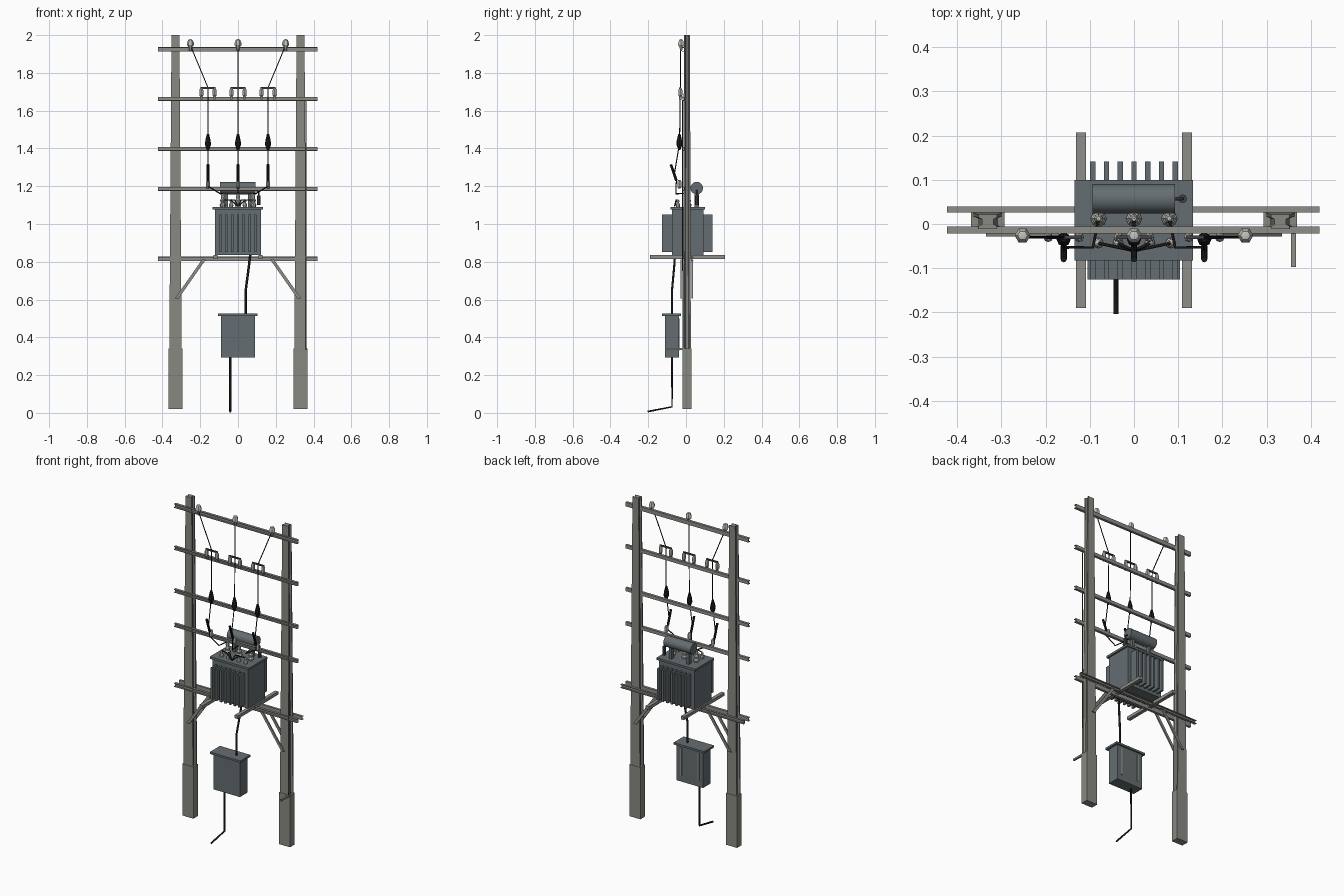
import bpy, bmesh
from mathutils import Vector

old = bpy.data.objects.get("Cube")
if old:
    bpy.data.objects.remove(old, do_unlink=True)


def material(name, r, g, b):
    m = bpy.data.materials.new(name)
    m.use_nodes = True
    m.diffuse_color = (r, g, b, 1)
    m.node_tree.nodes["Principled BSDF"].inputs["Base Color"].default_value = (r, g, b, 1)
    return m


CONCRETE = material("concrete grey", 0.25, 0.25, 0.225)
STEEL = material("weathered steel", 0.27, 0.27, 0.25)
PAINT = material("transformer grey", 0.13, 0.155, 0.165)
PORCELAIN = material("pale porcelain", 0.55, 0.55, 0.52)
BLACK = material("black rubber", 0.012, 0.012, 0.012)
DARK = material("dark fitting", 0.06, 0.06, 0.06)


def finish(name, bm, mat, smooth=False):
    bmesh.ops.recalc_face_normals(bm, faces=bm.faces)
    me = bpy.data.meshes.new(name)
    bm.to_mesh(me)
    bm.free()
    me.materials.append(mat)
    ob = bpy.data.objects.new(name, me)
    bpy.context.collection.objects.link(ob)
    if smooth:
        bpy.ops.object.select_all(action='DESELECT')
        ob.select_set(True)
        bpy.context.view_layer.objects.active = ob
        bpy.ops.object.shade_smooth_by_angle()
    return ob


def box(name, x, y, z, mat):
    """Box from (low, high) pairs."""
    bm = bmesh.new()
    bmesh.ops.create_cube(bm, size=1)
    for v in bm.verts:
        v.co = [lo + (c + 0.5) * (hi - lo) for c, (lo, hi) in zip(v.co, (x, y, z))]
    return finish(name, bm, mat)


def loft(name, sections, mat):
    """Skin rings of matching points and cap both ends."""
    bm = bmesh.new()
    rings = [[bm.verts.new(p) for p in s] for s in sections]
    n = len(rings[0])
    for a, b in zip(rings, rings[1:]):
        for i in range(n):
            j = (i + 1) % n
            bm.faces.new((a[i], a[j], b[j], b[i]))
    bm.faces.new(rings[0])
    bm.faces.new(rings[-1])
    return finish(name, bm, mat)


def rod(name, a, b, r, mat, sides=8, r2=None, smooth=True):
    a, b = Vector(a), Vector(b)
    bm = bmesh.new()
    bmesh.ops.create_cone(bm, cap_ends=True, segments=sides, radius1=r,
                          radius2=r if r2 is None else r2, depth=(b - a).length)
    turn = (b - a).to_track_quat('Z', 'Y').to_matrix()
    for v in bm.verts:
        v.co = turn @ v.co + (a + b) / 2
    return finish(name, bm, mat, smooth)


def turned(name, x, y, z, profile, mat, sides=8):
    """Upright turned part from (radius, height) points."""
    bm = bmesh.new()
    verts = [bm.verts.new((r, 0, h)) for r, h in profile]
    edges = [bm.edges.new(p) for p in zip(verts, verts[1:])]
    bmesh.ops.spin(bm, geom=verts + edges, cent=(0, 0, 0), axis=(0, 0, 1),
                   angle=6.283185307, steps=sides)
    bmesh.ops.remove_doubles(bm, verts=bm.verts, dist=0.0001)
    bmesh.ops.translate(bm, vec=(x, y, z), verts=bm.verts)
    return finish(name, bm, mat, True)


def cable(name, points, r, mat=BLACK):
    cu = bpy.data.curves.new(name, 'CURVE')
    cu.dimensions = '3D'
    cu.bevel_depth = r
    cu.bevel_resolution = 1
    cu.use_fill_caps = True
    sp = cu.splines.new('POLY')
    sp.points.add(len(points) - 1)
    for p, co in zip(sp.points, points):
        p.co = (*co, 1)
    cu.materials.append(mat)
    ob = bpy.data.objects.new(name, cu)
    bpy.context.collection.objects.link(ob)
    return ob


def crossarm(name, y, z, depth, height):
    """Steel channel, open toward -y or +y by the sign of depth."""
    t = 0.004
    d = t if depth > 0 else -t
    prof = [(0, 0), (depth, 0), (depth, t), (d, t), (d, height - t),
            (depth, height - t), (depth, height), (0, height)]
    loft(name, [[(x, y + a, z + b) for a, b in prof] for x in (-0.423, 0.42)], STEEL)


# Tapered poles with a recess down each side and a solid foot
def pole_section(cx, hw, hd, z, dent):
    half = [(hw, -hd), (hw, -hd * 0.6), (hw - dent, -hd * 0.35),
            (hw - dent, hd * 0.35), (hw, hd * 0.6), (hw, hd)]
    return [(cx + x, 0.005 + y, z) for x, y in half + [(-x, -y) for x, y in half]]


for side, label in ((-1, "right"), (1, "left")):
    cx = side * 0.331
    loft(label + "_pole", [pole_section(cx, 0.033, 0.021, 0.3, 0.011),
                           pole_section(cx, 0.021, 0.016, 2.0, 0.008)], CONCRETE)
    box(label + "_pole_foot", (cx - 0.038, cx + 0.038), (-0.018, 0.028),
        (0.02, 0.34), CONCRETE)
    # Diagonal braces front and back
    for y, end in ((-0.024, "front"), (0.034, "back")):
        loft(f"{label}_{end}_brace",
             [[(side * (x + dx), y + dy, z) for dx, dy in
               ((-0.01, -0.004), (0.01, -0.004), (0.01, 0.004), (-0.01, 0.004))]
              for x, z in ((0.325, 0.605), (0.18, 0.812))], STEEL)
    # Platform rails under the tank
    rx = side * 0.12
    box(label + "_platform_rail", (rx - 0.011, rx + 0.011), (-0.19, 0.207),
        (0.816, 0.835), STEEL)

# Crossarms
for i, z in enumerate((1.175, 1.387, 1.652)):
    crossarm(f"crossarm_{i + 1}", -0.006, z, -0.016, 0.021)
crossarm("top_crossarm", -0.006, 1.912, -0.016, 0.025)
crossarm("platform_front_crossarm", -0.006, 0.804, -0.016, 0.023)
crossarm("platform_back_crossarm", 0.026, 0.804, 0.014, 0.023)

# Transformer tank, lid and cooling fins
box("tank", (-0.122, 0.122), (-0.075, 0.092), (0.835, 1.08), PAINT)
box("tank_lid", (-0.135, 0.133), (-0.083, 0.1), (1.078, 1.091), PAINT)
for i in range(7):
    x = -0.093 + i * 0.031
    for y, end in (((-0.126, -0.07), "front"), ((0.085, 0.141), "back")):
        box(f"{end}_fin_{i + 1}", (x - 0.006, x + 0.006), y, (0.853, 1.05), PAINT)

# Oil conservator on two stands, with its breather
rod("conservator", (-0.094, 0.057, 1.19), (0.093, 0.057, 1.19), 0.033, PAINT, 20)
for x in (-0.06, 0.06):
    box("conservator_stand", (x - 0.008, x + 0.008), (0.045, 0.069), (1.09, 1.17), PAINT)
rod("breather", (0.11, 0.057, 1.1), (0.11, 0.057, 1.15), 0.01, DARK)
cable("breather_pipe", [(0.09, 0.057, 1.18), (0.11, 0.057, 1.17), (0.11, 0.057, 1.14)],
      0.004, DARK)

# Bushings on the lid
HIGH = [(0.014, 0), (0.018, 0.012), (0.011, 0.022), (0.015, 0.034), (0.009, 0.046),
        (0.011, 0.056), (0.005, 0.075), (0, 0.075)]
LOW = [(0.01, 0), (0.012, 0.012), (0.007, 0.022), (0.008, 0.034), (0, 0.042)]
for x in (-0.08, 0, 0.08):
    turned("high_bushing", x, 0.012, 1.09, HIGH, PORCELAIN)
for x in (-0.081, -0.036, 0.036, 0.083):
    turned("low_bushing", x, -0.043, 1.09, LOW, PORCELAIN)
    cable("low_voltage_lead", [(x, -0.043, 1.128), (x * 0.5, -0.052, 1.128),
                               (0, -0.06, 1.095)], 0.0035)

# The three phases: insulator, switch, arrester, fuse and line
BELL = [(0.006, -0.02), (0.009, 0), (0.018, 0.012), (0.018, 0.024),
        (0.011, 0.04), (0, 0.044)]
POST = [(0.006, 0), (0.011, 0.008), (0.011, 0.034), (0.006, 0.045), (0, 0.045)]
SPINDLE = [(0, 0), (0.006, 0.004), (0.016, 0.03), (0.014, 0.052), (0.006, 0.086), (0, 0.088)]
for i, label in ((-1, "right"), (0, "middle"), (1, "left")):
    x, top_x = i * 0.159, i * 0.252
    turned(label + "_top_insulator", top_x, -0.026, 1.935, BELL, PORCELAIN, 6)
    for dx in (-0.035, 0.035):
        turned(label + "_switch_post", x + dx, -0.03, 1.674, POST, PORCELAIN)
        box(label + "_switch_foot", (x + dx - 0.005, x + dx + 0.005),
            (-0.036, -0.018), (1.66, 1.678), STEEL)
    box(label + "_switch_bar", (x - 0.04, x + 0.04), (-0.034, -0.026), (1.716, 1.725), DARK)
    turned(label + "_arrester", x, -0.035, 1.39, SPINDLE, BLACK)
    rod(label + "_fuse_tube", (x, -0.05, 1.228), (x, -0.08, 1.315), 0.007, BLACK)
    turned(label + "_fuse_insulator", x, -0.035, 1.188, POST, PORCELAIN)
    cable(label + "_drop_wire", [(top_x, -0.03, 1.945), (x, -0.03, 1.722),
                                 (x, -0.034, 1.43), (x, -0.06, 1.275)], 0.0028)
    bend = i * 0.093
    cable(label + "_bushing_lead", [(x, -0.05, 1.235), (x, -0.053, 1.2),
                                    (bend, -0.053, 1.16), (i * 0.08, 0.012, 1.162)], 0.0035)

# Distribution cabinet and its cables
box("cabinet", (-0.091, 0.091), (-0.111, -0.037), (0.292, 0.515), PAINT)
box("cabinet_lid", (-0.105, 0.104), (-0.126, -0.027), (0.513, 0.525), PAINT)
cable("cabinet_supply_cable", [(0.065, -0.058, 0.84), (0.058, -0.062, 0.78),
                               (0.041, -0.074, 0.65), (0.041, -0.074, 0.52)], 0.0065)
cable("ground_cable", [(-0.041, -0.074, 0.3), (-0.041, -0.074, 0.032),
                       (-0.041, -0.203, 0.007)], 0.0055)
for x in (-0.06, 0.06):
    box("cabinet_strap", (x - 0.006, x + 0.006), (-0.04, -0.034), (0.33, 0.5), STEEL)

# Earthing wire on the left pole with its side peg
cable("earth_wire", [(0.361, -0.018, 1.65), (0.361, -0.02, 0.34)], 0.0025, DARK)
box("earth_peg", (0.355, 0.366), (-0.097, -0.015), (0.333, 0.344), STEEL)
